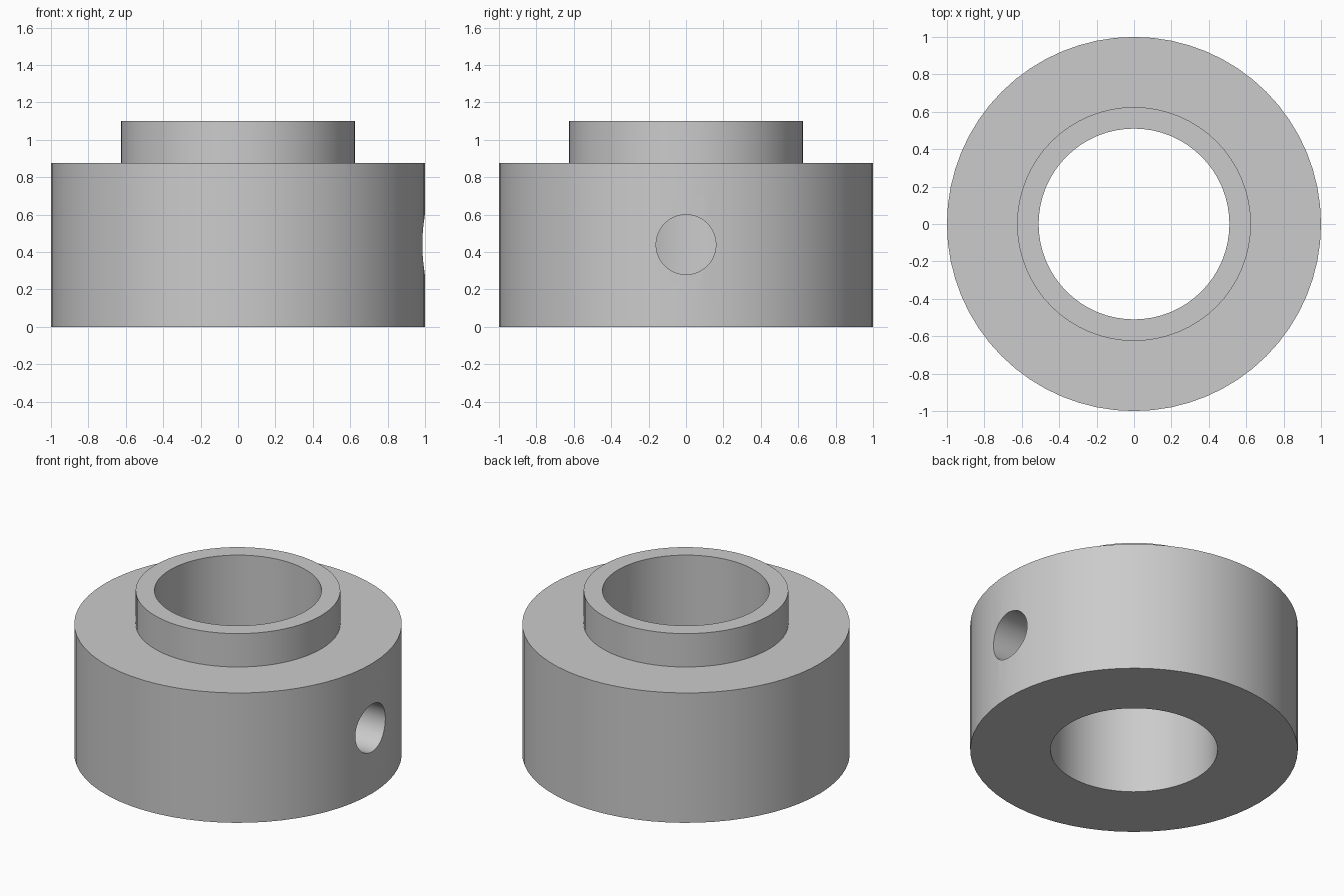
import bpy
import bmesh
import math
from mathutils import Matrix

cube = bpy.data.objects.get("Cube")
if cube:
    bpy.data.objects.remove(cube, do_unlink=True)

SEGMENTS = 64
OUTER, COLLAR, BORE = 1.0, 0.625, 0.51
SHOULDER, TOP = 0.875, 1.1
HOLE_RADIUS, HOLE_HEIGHT = 0.16, 0.44

grey = bpy.data.materials.new("plain grey")
grey.use_nodes = True
colour = (0.6, 0.6, 0.6, 1)
grey.diffuse_color = colour
grey.node_tree.nodes["Principled BSDF"].inputs["Base Color"].default_value = colour


def add_object(name, bm):
    bmesh.ops.recalc_face_normals(bm, faces=bm.faces)
    mesh = bpy.data.meshes.new(name)
    bm.to_mesh(mesh)
    bm.free()
    mesh.materials.append(grey)
    obj = bpy.data.objects.new(name, mesh)
    bpy.context.collection.objects.link(obj)
    return obj


def revolve(name, profile):
    """Turn a closed (radius, height) profile around z."""
    bm = bmesh.new()
    rings = []
    for i in range(SEGMENTS):
        a = math.tau * i / SEGMENTS
        rings.append([bm.verts.new((r * math.cos(a), r * math.sin(a), z))
                      for r, z in profile])
    for i, ring in enumerate(rings):
        after = rings[(i + 1) % SEGMENTS]
        for j in range(len(profile)):
            k = (j + 1) % len(profile)
            bm.faces.new((ring[j], after[j], after[k], ring[k]))
    return add_object(name, bm)


# Stepped ring: wide body, narrow raised collar, open bore
ring = revolve("stepped_collar", [(BORE, 0), (OUTER, 0), (OUTER, SHOULDER),
                                  (COLLAR, SHOULDER), (COLLAR, TOP), (BORE, TOP)])

# Set screw hole through the +x wall into the bore
bm = bmesh.new()
bmesh.ops.create_cone(bm, cap_ends=True, segments=48, radius1=HOLE_RADIUS,
                      radius2=HOLE_RADIUS, depth=1,
                      matrix=Matrix.Translation((0.75, 0, HOLE_HEIGHT))
                      @ Matrix.Rotation(math.pi / 2, 4, "Y"))
cutter = add_object("screw_hole_cutter", bm)
cutter.hide_render = True

cut = ring.modifiers.new("screw_hole", "BOOLEAN")
cut.operation = "DIFFERENCE"
cut.solver = "EXACT"
cut.object = cutter

bpy.ops.object.select_all(action="DESELECT")
ring.select_set(True)
bpy.context.view_layer.objects.active = ring
bpy.ops.object.modifier_apply(modifier=cut.name)
bpy.data.objects.remove(cutter, do_unlink=True)
bpy.ops.object.shade_smooth_by_angle(angle=math.radians(30))
